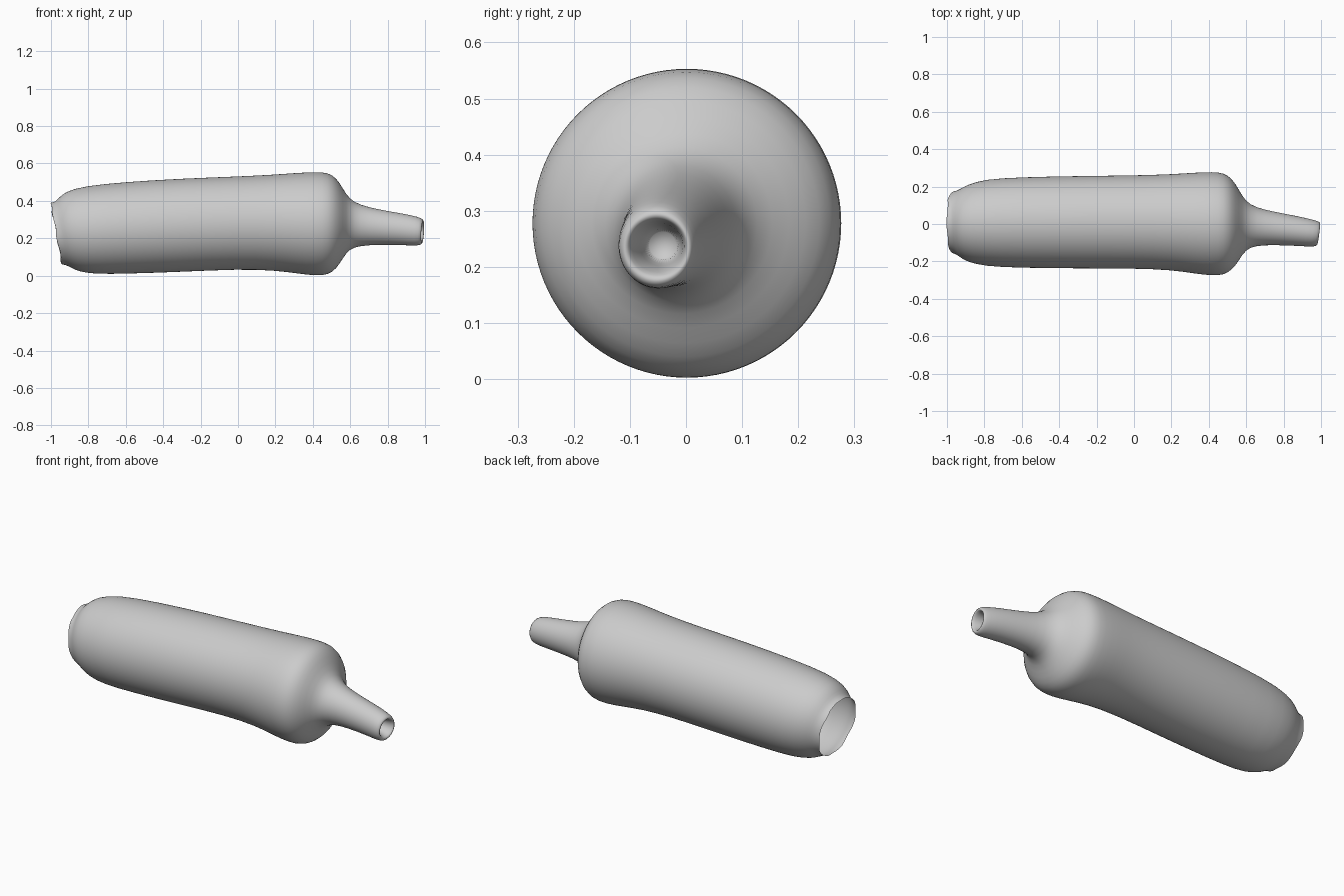
import bpy, bmesh, math, random

random.seed(3)
SEG = 48

# cross-sections along the length: x, y max, y min, z max, z min
SECTIONS = [
    (-0.972, 0.172, -0.155, 0.390, 0.060),
    (-0.948, 0.178, -0.163, 0.394, 0.056),
    (-0.925, 0.188, -0.180, 0.415, 0.042),
    (-0.890, 0.210, -0.202, 0.448, 0.023),
    (-0.800, 0.240, -0.227, 0.480, 0.008),
    (-0.600, 0.251, -0.235, 0.502, 0.010),
    (-0.300, 0.257, -0.238, 0.520, 0.020),
    (0.000, 0.260, -0.238, 0.531, 0.035),
    (0.200, 0.266, -0.246, 0.541, 0.028),
    (0.320, 0.275, -0.265, 0.551, 0.011),
    (0.420, 0.279, -0.277, 0.555, -0.001),
    (0.480, 0.274, -0.273, 0.552, 0.004),
    (0.525, 0.243, -0.245, 0.525, 0.035),
    (0.560, 0.185, -0.198, 0.468, 0.092),
    (0.595, 0.122, -0.138, 0.410, 0.142),
    (0.650, 0.088, -0.115, 0.379, 0.160),
    (0.750, 0.065, -0.112, 0.354, 0.166),
    (0.880, 0.040, -0.117, 0.332, 0.164),
    (0.960, 0.020, -0.122, 0.315, 0.160),
    # rounded lip, then the bore running back inside the nozzle
    (0.985, 0.010, -0.117, 0.302, 0.166),
    (0.990, 0.002, -0.106, 0.289, 0.180),
    (0.975, -0.003, -0.098, 0.282, 0.190),
    (0.930, -0.008, -0.080, 0.274, 0.203),
    (0.860, -0.010, -0.072, 0.270, 0.208),
]


def make_body():
    bm = bmesh.new()
    rings = []
    for i, (x, y1, y0, z1, z0) in enumerate(SECTIONS):
        cy, cz, ry, rz = (y1 + y0) / 2, (z1 + z0) / 2, (y1 - y0) / 2, (z1 - z0) / 2
        # the rear mouth and the nozzle tip are cut at a slant
        rear = 0.18 * max(0, min(1, (-0.6 - x) / 0.3))
        tip = max(0, min(1, (x - 0.75) / 0.2))
        ring = []
        for k in range(SEG):
            a = 2 * math.pi * k / SEG
            dy, dz = ry * math.cos(a), rz * math.sin(a)
            px = x - rear * dz + tip * (0.13 * dy + 0.06 * dz)
            if i == 0:  # slightly ragged rear edge
                px += 0.003 * math.sin(7 * a) + random.uniform(-0.002, 0.002)
            ring.append(bm.verts.new((px, cy + dy, cz + dz)))
        rings.append(ring)
    for r, s in zip(rings, rings[1:]):
        for k in range(SEG):
            j = (k + 1) % SEG
            bm.faces.new((r[k], r[j], s[j], s[k]))
    bm.faces.new(rings[-1])  # floor of the bore
    # make sure the outside faces outwards
    test = bm.faces[:][7 * SEG + SEG // 4]
    test.normal_update()
    if test.normal.z < 0:
        bmesh.ops.reverse_faces(bm, faces=bm.faces[:])
    bm.faces.ensure_lookup_table()
    floor = bm.faces[-1]
    floor.normal_update()
    if floor.normal.x < 0:
        floor.normal_flip()
    mesh = bpy.data.meshes.new("nozzle_body")
    bm.to_mesh(mesh)
    bm.free()
    for p in mesh.polygons:
        p.use_smooth = True
    obj = bpy.data.objects.new("nozzle_body", mesh)
    bpy.context.collection.objects.link(obj)
    sub = obj.modifiers.new("smooth", 'SUBSURF')
    sub.levels = sub.render_levels = 1
    return obj


make_body()
